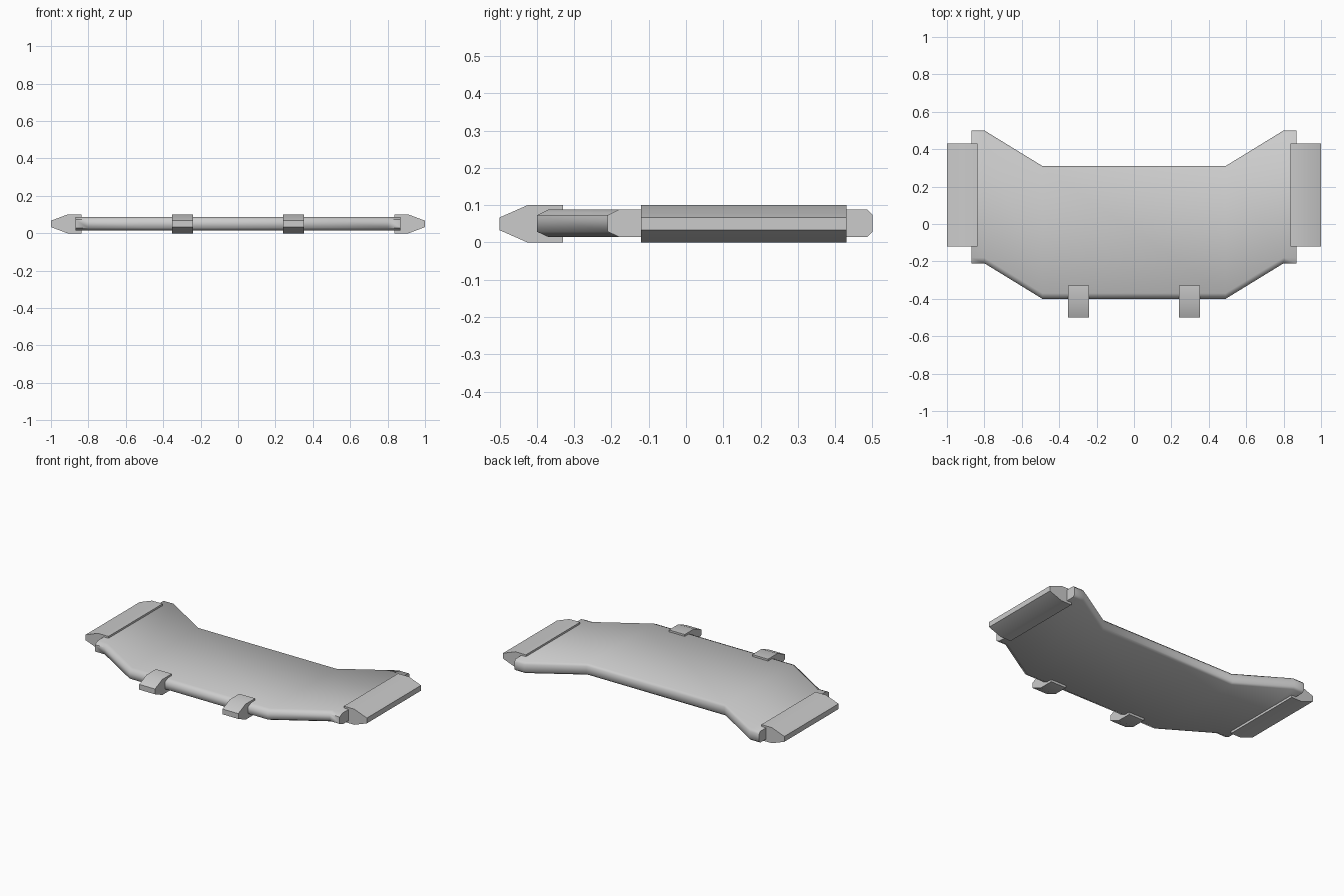
import bpy
import math

if "Cube" in bpy.data.objects:
    bpy.data.objects.remove(bpy.data.objects["Cube"])


def loft(name, sections):
    """Skin a row of matching closed cross-sections and cap both ends."""
    n = len(sections[0])
    verts = [p for s in sections for p in s]
    faces = [tuple(range(n)), tuple(reversed(range(len(verts) - n, len(verts))))]
    for k in range(len(sections) - 1):
        a, b = k * n, (k + 1) * n
        faces += [(a + i, b + i, b + (i + 1) % n, a + (i + 1) % n) for i in range(n)]
    mesh = bpy.data.meshes.new(name)
    mesh.from_pydata(verts, [], faces)
    obj = bpy.data.objects.new(name, mesh)
    bpy.context.collection.objects.link(obj)
    bpy.ops.object.select_all(action='DESELECT')
    obj.select_set(True)
    bpy.context.view_layer.objects.active = obj
    bpy.ops.object.mode_set(mode='EDIT')
    bpy.ops.mesh.select_all(action='SELECT')
    bpy.ops.mesh.normals_make_consistent(inside=False)
    bpy.ops.object.mode_set(mode='OBJECT')
    bpy.ops.object.shade_smooth_by_angle(angle=math.radians(62))
    return obj


# curved plate: one chamfered cross-section, shifted in y along x
plate_profile = [(-0.40, 0.029), (-0.37, 0.015), (0.297, 0.015), (0.31, 0.028),
                 (0.31, 0.074), (0.297, 0.088), (-0.37, 0.088), (-0.40, 0.073)]
stations = [(-0.87, 0.19), (-0.80, 0.19), (-0.49, 0.0),
            (0.49, 0.0), (0.80, 0.19), (0.87, 0.19)]
loft("plate", [[(x, y + dy, z) for y, z in plate_profile] for x, dy in stations])


def wedge(length, flat):
    """Block profile that tapers to a blunt tip: (distance from tip, z)."""
    taper = length - flat
    return [(0, 0.033), (taper, 0), (length, 0), (length, 0.10), (taper, 0.10), (0, 0.067)]


for side, label in ((-1, "left"), (1, "right")):
    # end grips along the short sides
    loft(label + "_end_grip", [[(side * (1 - d), y, z) for d, z in wedge(0.163, 0.075)]
                               for y in (-0.12, 0.43)])
    # small front tabs
    loft(label + "_front_tab", [[(side * x, d - 0.5, z) for d, z in wedge(0.17, 0.095)]
                                for x in (0.24, 0.352)])
